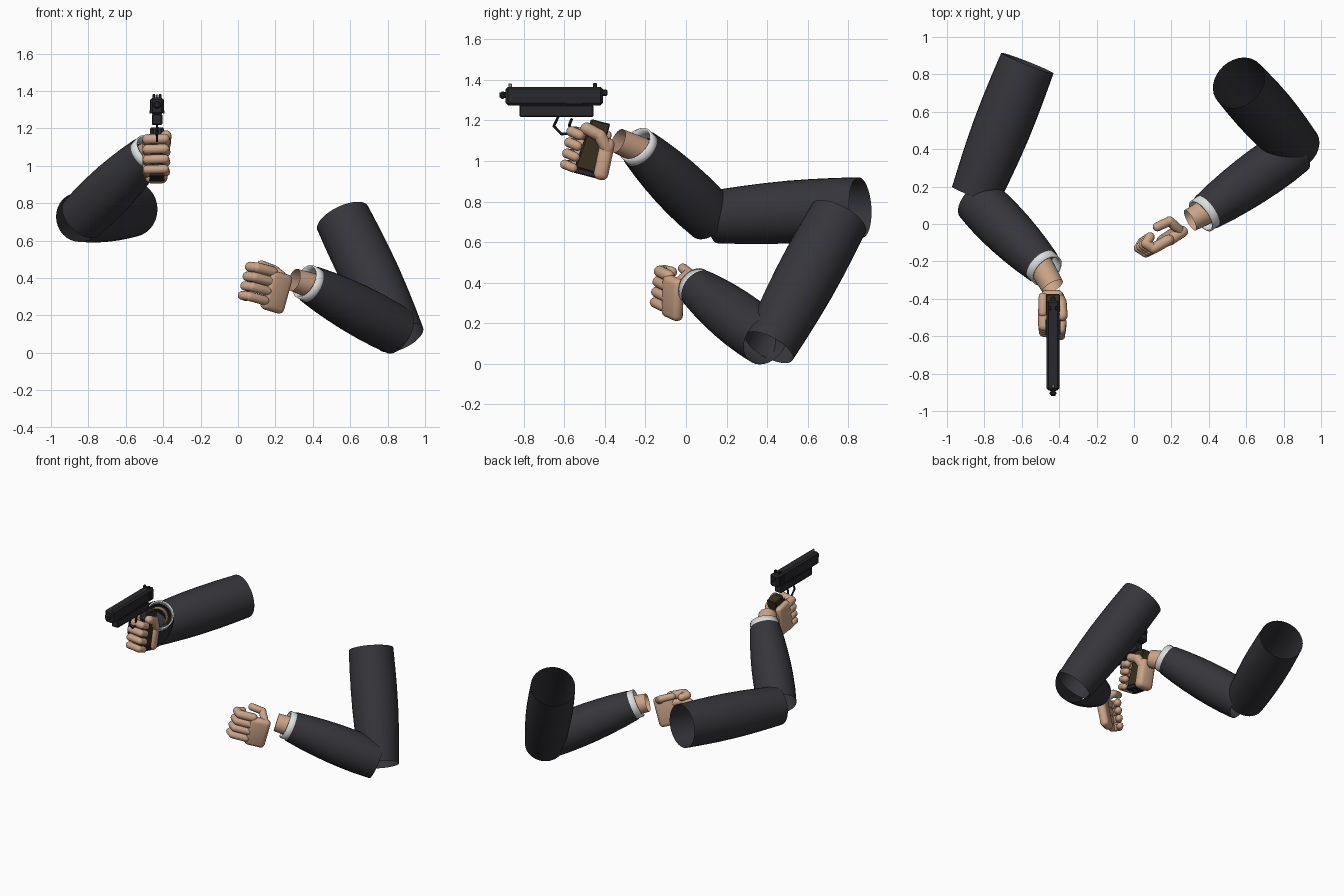
import bpy, bmesh, math
from mathutils import Vector, Matrix

if "Cube" in bpy.data.objects:
    bpy.data.objects.remove(bpy.data.objects["Cube"])


def material(name, r, g, b):
    m = bpy.data.materials.new(name)
    m.diffuse_color = (r, g, b, 1)
    m.use_nodes = True
    m.node_tree.nodes["Principled BSDF"].inputs["Base Color"].default_value = m.diffuse_color
    return m


SLEEVE = material("charcoal sleeve", .036, .036, .043)
SKIN = material("tan skin", .60, .37, .245)
CUFF = material("pale cuff", .72, .75, .74)
METAL = material("gun black", .022, .022, .026)
BROWN = material("grip brown", .042, .028, .014)
STEEL = material("sight grey", .3, .3, .3)


def finish(bm, name, mat, smooth=True):
    bmesh.ops.recalc_face_normals(bm, faces=bm.faces)
    me = bpy.data.meshes.new(name)
    bm.to_mesh(me)
    bm.free()
    me.materials.append(mat)
    ob = bpy.data.objects.new(name, me)
    bpy.context.collection.objects.link(ob)
    if smooth:
        bpy.ops.object.select_all(action='DESELECT')
        ob.select_set(True)
        bpy.context.view_layer.objects.active = ob
        bpy.ops.object.shade_smooth_by_angle(angle=math.radians(40))
    return ob


def lathe(bm, p0, p1, profile, n):
    """Rings (distance along axis as a fraction, radius) from p0 to p1."""
    p0, p1 = Vector(p0), Vector(p1)
    q = (p1 - p0).to_track_quat('Z', 'Y')
    rings = []
    for t, r in profile:
        c = p0.lerp(p1, t)
        rings.append([bm.verts.new(c + q @ Vector((r * math.cos(a), r * math.sin(a), 0)))
                      for a in (2 * math.pi * k / n for k in range(n))])
    for a, b in zip(rings, rings[1:]):
        for k in range(n):
            bm.faces.new((a[k], a[(k + 1) % n], b[(k + 1) % n], b[k]))
    return rings


def tube(name, p0, p1, radii, mat, n=32):
    bm = bmesh.new()
    lathe(bm, p0, p1, [(i / (len(radii) - 1), r) for i, r in enumerate(radii)], n)
    return finish(bm, name, mat)


def capsule(bm, p0, p1, r, n=12):
    length = (Vector(p1) - Vector(p0)).length
    k = r / length
    prof = [(-k * math.cos(a), r * math.sin(a)) for a in (.25, .7, 1.15, 1.57)]
    prof += [(1 - t, s) for t, s in reversed(prof)]
    rings = lathe(bm, p0, p1, prof, n)
    bm.faces.new(rings[0])
    bm.faces.new(rings[-1])


def chain(bm, pts, r):
    for i, (a, b) in enumerate(zip(pts, pts[1:])):
        capsule(bm, a, b, r * (1 - .05 * i))


def box(name, centre, size, mat, bevel=0, rot=None, seg=1):
    bm = bmesh.new()
    bmesh.ops.create_cube(bm, size=1, matrix=Matrix.Diagonal((*size, 1)))
    if bevel:
        bmesh.ops.bevel(bm, geom=bm.edges[:], offset=bevel, segments=seg,
                        affect='EDGES', profile=.5)
    m = Matrix.Translation(centre) @ (rot or Matrix())
    bmesh.ops.transform(bm, matrix=m, verts=bm.verts)
    return finish(bm, name, mat, seg > 1)


def slab(name, outline, x, width, mat, bevel=.005):
    """Side outline in (y, z), extruded across x."""
    bm = bmesh.new()
    f = bm.faces.new([bm.verts.new((x - width / 2, y, z)) for y, z in outline])
    ex = bmesh.ops.extrude_face_region(bm, geom=[f])["geom"]
    bmesh.ops.translate(bm, vec=(width, 0, 0),
                        verts=[v for v in ex if isinstance(v, bmesh.types.BMVert)])
    bmesh.ops.bevel(bm, geom=bm.edges[:], offset=bevel, segments=1, affect='EDGES')
    return finish(bm, name, mat, False)


# Arms: open sleeve tubes, cuff and bare wrist
def arm(side, shoulder, elbow_up, elbow_low, cuff, wrist):
    tube(side + "_upper_sleeve", shoulder, elbow_up,
         (.150, .154, .156, .155, .150, .142, .132), SLEEVE)
    tube(side + "_forearm_sleeve", elbow_low, cuff,
         (.130, .136, .137, .134, .127, .117, .103), SLEEVE)
    c, e = Vector(cuff), Vector(elbow_low)
    d = (c - e).normalized()
    ob = tube(side + "_cuff", c - d * .03, c + d * .042, (.098, .097), CUFF)
    mod = ob.modifiers.new("thickness", 'SOLIDIFY')
    mod.thickness = .01
    mod.offset = -1
    tube(side + "_wrist", c - d * .03, wrist, (.068, .066, .062), SKIN, 20)


arm("gun", (-.57, .86, .77), (-.85, .15, .725), (-.835, .125, .72),
    (-.49, -.225, 1.06), (-.435, -.335, 1.10))
arm("free", (.56, .755, .72), (.87, .41, .08), (.855, .395, .115),
    (.39, .065, .365), (.30, .02, .39))

# Gun hand: heel behind the grip, side plate, wrapped fingers, thumb
tilt = Matrix.Rotation(math.radians(-12), 4, 'X')
box("gun_hand_heel", (-.437, -.405, 1.01), (.12, .075, .21), SKIN, .03, tilt, 3)
box("gun_hand_palm", (-.487, -.45, 1.05), (.045, .13, .22), SKIN, .02, tilt, 3)
bm = bmesh.new()
for i in range(4):
    o = Vector((0, -.011 * i, -.054 * i))
    path = [(-.485, -.46, 1.125), (-.484, -.545, 1.142),
            (-.392, -.565, 1.145), (-.385, -.525, 1.128)]
    chain(bm, [Vector(p) + o for p in path], .028 - .001 * i)
finish(bm, "gun_hand_fingers", SKIN)
bm = bmesh.new()
chain(bm, [(-.405, -.39, 1.06), (-.39, -.425, 1.125), (-.385, -.49, 1.16)], .032)
finish(bm, "gun_hand_thumb", SKIN)

# Free hand: palm plate, loosely curled fingers, thumb
axis_x = Vector((-.80, -.52, .24)).normalized()
axis_z = (Vector((.22, 0, 1)) - axis_x * Vector((.22, 0, 1)).dot(axis_x)).normalized()
axis_y = axis_z.cross(axis_x)
rot = Matrix((axis_x, axis_y, axis_z)).transposed().to_4x4()
box("free_hand_palm", (.205, -.065, .325), (.14, .06, .215), SKIN, .027, rot, 3)
bm = bmesh.new()
for i in range(4):
    o = Vector((-.014 * i, -.008 * i, -.051 * i))
    path = [(.185, -.085, .433), (.105, -.13, .455), (.065, -.105, .46), (.085, -.07, .452)]
    chain(bm, [Vector(p) + o for p in path], .029 - .0012 * i)
finish(bm, "free_hand_fingers", SKIN)
bm = bmesh.new()
chain(bm, [(.245, -.035, .40), (.19, .015, .445), (.125, -.015, .47)], .026)
finish(bm, "free_hand_thumb", SKIN)

# Pistol: slide, frame, barrel, sights
X = -.433
box("slide", (X, -.65, 1.32), (.07, .48, .09), METAL, .011)
box("frame", (X, -.64, 1.247), (.056, .365, .06), METAL, .006)
tube("barrel", (X, -.86, 1.325), (X, -.92, 1.325), (.02, .02, .012, .012), METAL, 16)
box("muzzle", (X, -.905, 1.325), (.036, .025, .036), METAL, .008)
box("hammer", (X, -.402, 1.337), (.026, .03, .032), METAL, .006)
box("front_sight", (X, -.868, 1.372), (.014, .018, .02), STEEL, .003)
for s in (-1, 1):
    box("rear_sight", (X + s * .017, -.45, 1.371), (.014, .02, .026), METAL, .003)
    box("slide_stop", (X + s * .036, -.55, 1.288), (.006, .08, .014), METAL)
    for k in range(4):
        box("slide_ridge", (X + s * .036, -.435 - .016 * k, 1.325), (.004, .007, .06), METAL)

# Trigger guard and trigger
bm = bmesh.new()
guard = [(-.63, 1.22), (-.652, 1.172), (-.615, 1.133), (-.55, 1.136), (-.50, 1.15)]
for a, b in zip(guard, guard[1:]):
    capsule(bm, (X, *a), (X, *b), .0065, 8)
finish(bm, "trigger_guard", METAL)
bm = bmesh.new()
for a, b in (((-.565, 1.205), (-.575, 1.18)), ((-.575, 1.18), (-.572, 1.152))):
    capsule(bm, (X, *a), (X, *b), .007, 8)
finish(bm, "trigger", METAL)

# Grip: brown body, black core cap at the top front and black base
slab("grip", [(-.463, 1.205), (-.374, 1.183), (-.440, .940), (-.545, .968)], X, .074, BROWN)
slab("grip_front_strap", [(-.468, 1.207), (-.440, 1.2), (-.525, .955), (-.553, .962)],
     X, .05, METAL)
slab("grip_base", [(-.546, .970), (-.440, .942), (-.447, .915), (-.557, .943)],
     X, .08, METAL)
